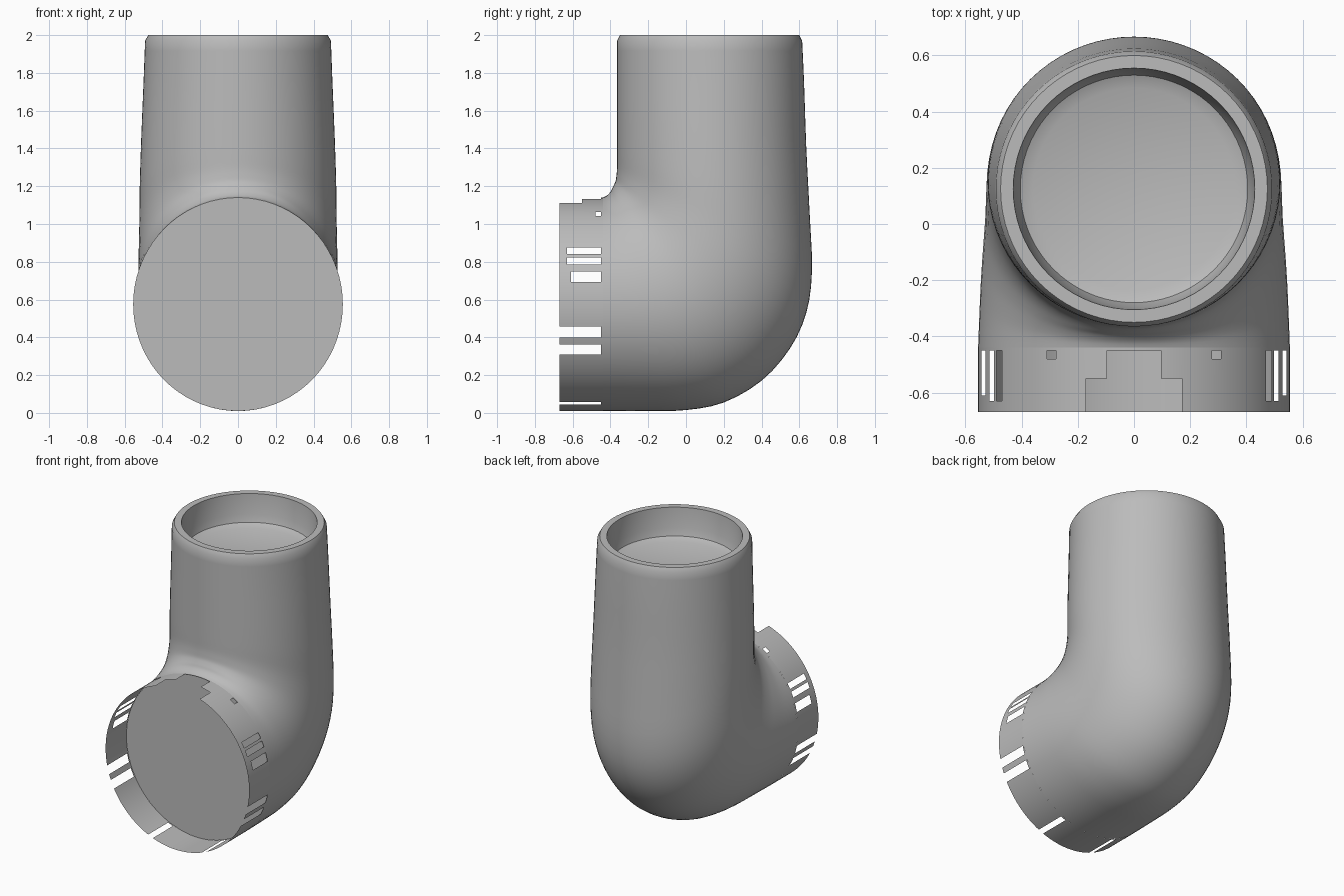
import bpy, bmesh, math
from mathutils import Vector

cube = bpy.data.objects.get("Cube")
if cube:
    bpy.data.objects.remove(cube)

grey = bpy.data.materials.new("plain grey")
grey.use_nodes = True
colour = (0.5, 0.5, 0.5, 1)
grey.diffuse_color = colour
grey.node_tree.nodes["Principled BSDF"].inputs["Base Color"].default_value = colour


def finish(bm, name, angle):
    mesh = bpy.data.meshes.new(name)
    bm.to_mesh(mesh)
    bm.free()
    obj = bpy.data.objects.new(name, mesh)
    bpy.context.collection.objects.link(obj)
    mesh.materials.append(grey)
    bpy.ops.object.select_all(action='DESELECT')
    obj.select_set(True)
    bpy.context.view_layer.objects.active = obj
    bpy.ops.object.shade_smooth_by_angle(angle=math.radians(angle))
    return obj


def ring(bm, inner, outer, half_width, count):
    """Ellipse whose top lies on the inside of the bend and bottom on the outside."""
    a, b = Vector((0, *inner)), Vector((0, *outer))
    mid, arm = (a + b) / 2, (a - b) / 2
    verts = []
    for i in range(count):
        t = math.tau * i / count
        verts.append(bm.verts.new(mid + arm * math.sin(t) + Vector((half_width * math.cos(t), 0, 0))))
    return verts


def bridge(bm, r0, r1, keep=lambda i: True):
    n = len(r0)
    for i in range(n):
        if keep(i):
            j = (i + 1) % n
            bm.faces.new((r0[i], r0[j], r1[j], r1[i]))


def smooth_path(keys, steps):
    """Catmull-Rom through the section keys."""
    out = []
    for k in range(len(keys) - 1):
        p0, p1, p2, p3 = (keys[min(max(k + d, 0), len(keys) - 1)] for d in (-1, 0, 1, 2))
        for s in range(steps):
            t = s / steps
            out.append([b + 0.5 * t * (c - a + t * (2*a - 5*b + 4*c - d + t * (3*(b - c) + d - a)))
                        for a, b, c, d in zip(p0, p1, p2, p3)])
    return out + [keys[-1]]


# Elbow sections: inside y, z, outside y, z, half width
sections = [
    (-.44, 1.14, -.44, .01, .555),
    (-.42, 1.15, -.2, .01, .55),
    (-.40, 1.17, 0, .015, .545),
    (-.39, 1.19, .2, .055, .538),
    (-.38, 1.21, .4, .17, .53),
    (-.372, 1.23, .55, .34, .527),
    (-.368, 1.26, .637, .53, .525),
    (-.365, 1.30, .667, .75, .522),
    (-.365, 1.37, .655, 1.05, .52),
    (-.365, 1.52, .637, 1.4, .512),
    (-.365, 1.76, .625, 1.75, .5),
    (-.365, 1.97, .615, 1.97, .492),
]
bm = bmesh.new()
rings = [ring(bm, s[:2], s[2:4], s[4], 72) for s in smooth_path(sections, 3)]

# Rounded rim and shallow socket: radius, height
for r, z in ((.475, 2), (.43, 2), (.42, 1.86), (.405, 1.81), (.36, 1.79)):
    rings.append(ring(bm, (.125 - r, z), (.125 + r, z), r, 72))
for lower, upper in zip(rings, rings[1:]):
    bridge(bm, lower, upper)
bm.faces.new(rings[-1])       # socket floor
bm.faces.new(rings[0])        # closed front end
bmesh.ops.recalc_face_normals(bm, faces=bm.faces)
finish(bm, "elbow_pipe", 40)

# Slots in the thin collar: angle range from the side, front y, back y
slots = [
    (28, 32, -.63, -.45), (22, 26, -.63, -.45), (12, 18, -.61, -.45),
    (-18, -12, -.67, -.45), (-28, -22, -.67, -.45), (-70, -66, -.67, -.45),
    (56, 60, -.48, -.45), (72, 90, -.67, -.55), (80, 90, -.55, -.45),
]
stations = [-.67, -.63, -.61, -.55, -.48, -.45, -.44]


def solid(angle, y):
    """Mirror the angle to one side and test it against the slots."""
    side = math.degrees(math.asin(math.sin(math.radians(angle))))
    return not any(a < side < b and f < y < e for a, b, f, e in slots)


# Single-sheet collar around the front end
bm = bmesh.new()
count = 180
step = 360 / count
hoops = [ring(bm, (y, 1.14), (y, .01), .555, count) for y in stations]
for k in range(len(stations) - 1):
    y = (stations[k] + stations[k + 1]) / 2
    bridge(bm, hoops[k], hoops[k + 1], lambda i: solid((i + .5) * step, y))
bmesh.ops.delete(bm, geom=[v for v in bm.verts if not v.link_faces], context='VERTS')
bmesh.ops.recalc_face_normals(bm, faces=bm.faces)
finish(bm, "slotted_collar", 40)
